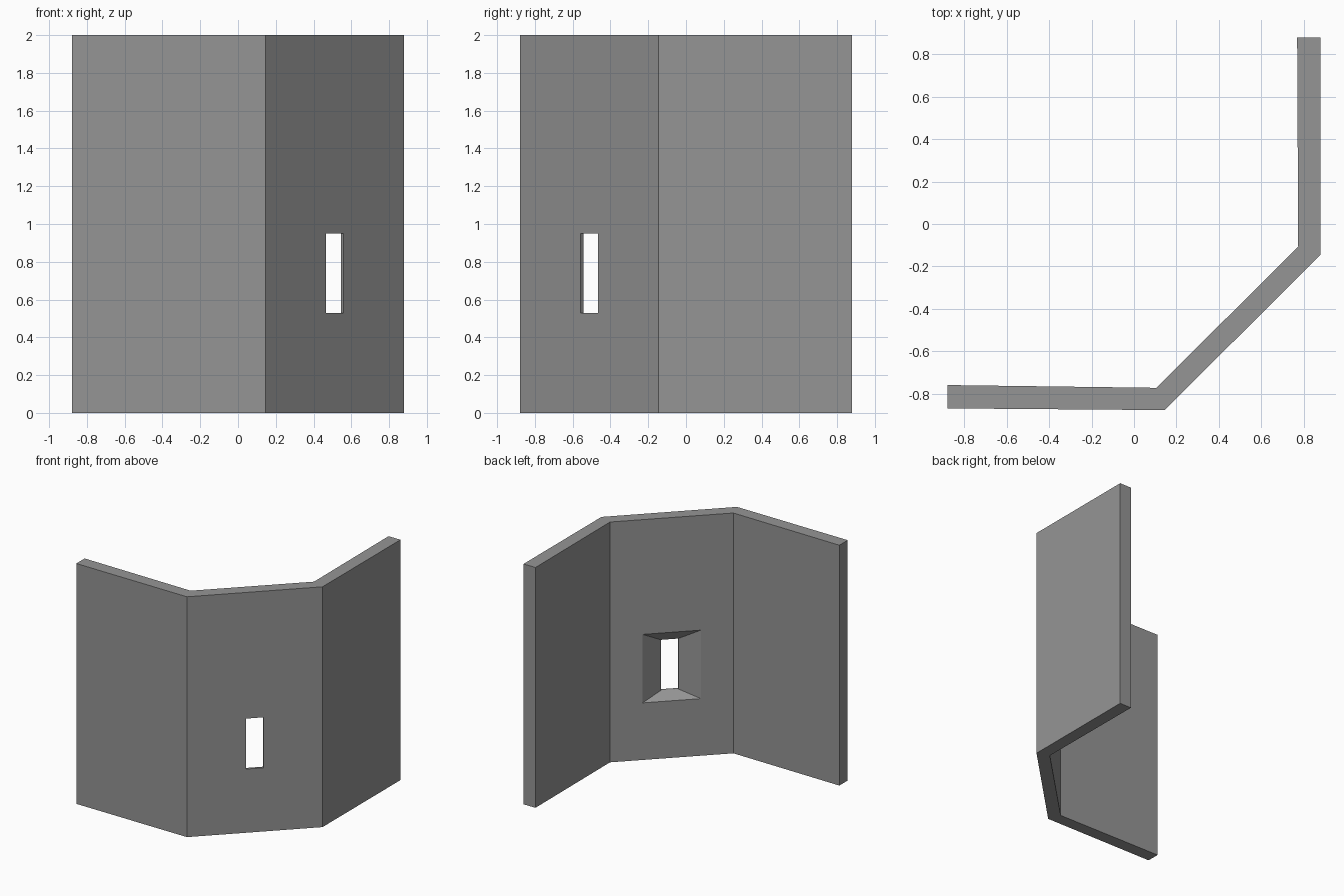
import bpy
import bmesh
from mathutils import Vector

cube = bpy.data.objects.get("Cube")
if cube:
    bpy.data.objects.remove(cube, do_unlink=True)

HEIGHT = 2.0

# Plan of the wall: outer and inner lines, from the left end round to the back
outer = [Vector(p) for p in ((-0.88, -0.87), (0.145, -0.878), (0.88, -0.145), (0.88, 0.88))]
inner = [Vector(p) for p in ((-0.88, -0.76), (0.105, -0.773), (0.775, -0.107), (0.77, 0.88))]

stone = bpy.data.materials.new("stone_grey")
stone.use_nodes = True
grey = (0.3, 0.3, 0.3, 1.0)
stone.diffuse_color = grey
stone.node_tree.nodes["Principled BSDF"].inputs["Base Color"].default_value = grey

bm = bmesh.new()


def ring(a, b, low, high):
    """Upright rectangle between two plan points."""
    return [bm.verts.new((p.x, p.y, z)) for p, z in ((a, low), (b, low), (b, high), (a, high))]


def opening(a, b, width, low, high, shift=Vector((0, 0))):
    """Rectangle centred along the plan line a-b."""
    mid, half = (a + b) / 2 + shift, (b - a).normalized() * width / 2
    return ring(mid - half, mid + half, low, high)


def bridge(first, second, sides):
    for i in sides:
        j = (i + 1) % 4
        bm.faces.new((first[i], first[j], second[j], second[i]))


# Side wings: rectangles joined over top and bottom, with a cap at the free end
for start, cap in ((0, 3), (2, 1)):
    front = ring(outer[start], outer[start + 1], 0, HEIGHT)
    back = ring(inner[start], inner[start + 1], 0, HEIGHT)
    bm.faces.new(front)
    bm.faces.new(back)
    bridge(front, back, (0, 2, cap))

# Middle panel: face, slit, short straight throat, splayed recess, inner face
along = (outer[2] - outer[1]).normalized()
inward = Vector((-along.y, along.x))
panel = [
    ring(outer[1], outer[2], 0, HEIGHT),
    opening(outer[1], outer[2], 0.132, 0.53, 0.95),
    opening(outer[1], outer[2], 0.132, 0.53, 0.95, inward * 0.02),
    opening(inner[1], inner[2], 0.447, 0.475, 1.045),
    ring(inner[1], inner[2], 0, HEIGHT),
]
for first, second in zip(panel, panel[1:]):
    bridge(first, second, range(4))
bridge(panel[-1], panel[0], (0, 2))

# Weld the three sections into one closed wall
bmesh.ops.remove_doubles(bm, verts=bm.verts[:], dist=0.0001)
bmesh.ops.recalc_face_normals(bm, faces=bm.faces[:])

mesh = bpy.data.meshes.new("angled_wall")
bm.to_mesh(mesh)
bm.free()
mesh.materials.append(stone)
wall = bpy.data.objects.new("angled_wall", mesh)
bpy.context.collection.objects.link(wall)
